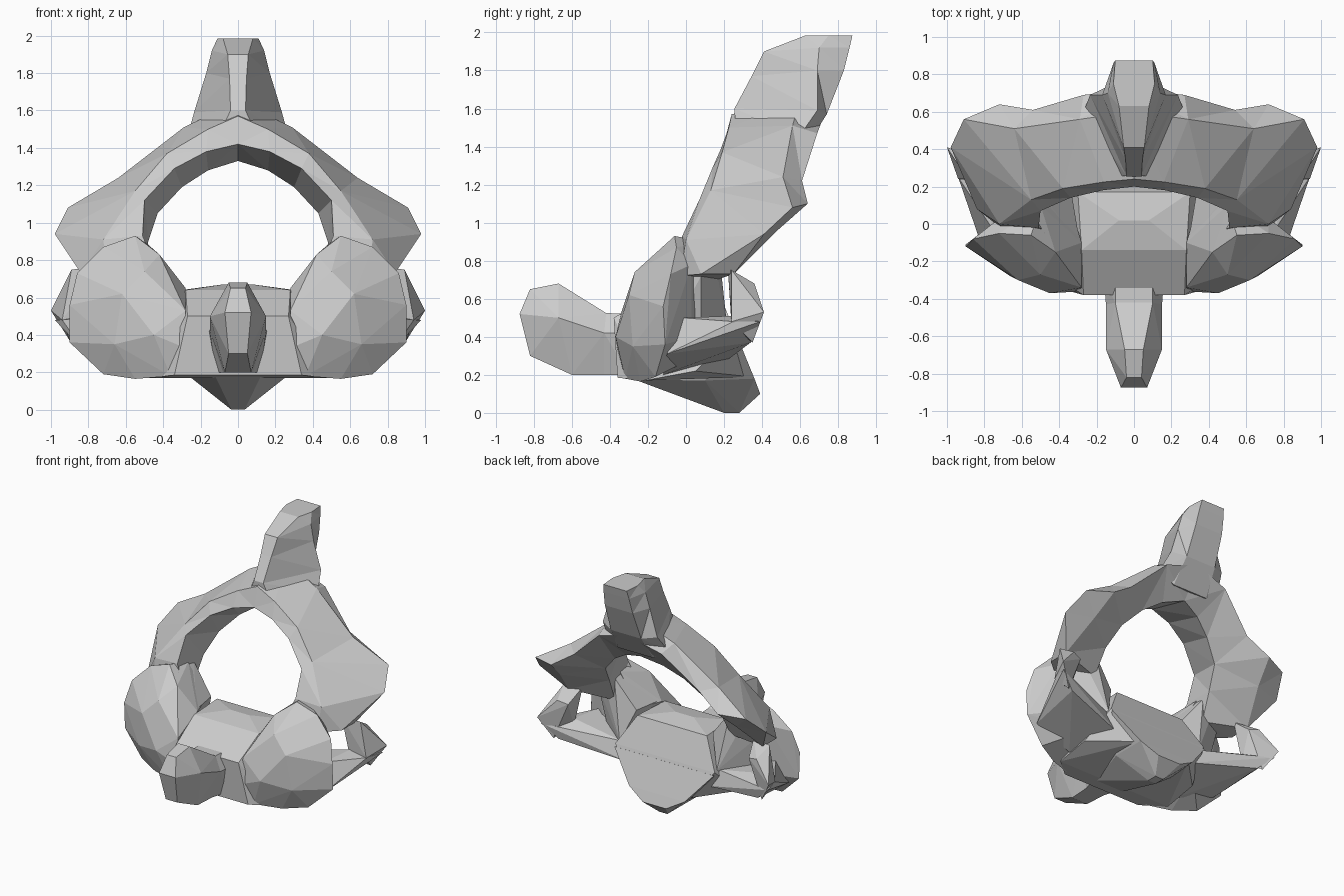
import bpy, bmesh


def make_object(name, bm):
    bmesh.ops.triangulate(bm, faces=[f for f in bm.faces if len(f.verts) > 3])
    bmesh.ops.recalc_face_normals(bm, faces=bm.faces)
    mesh = bpy.data.meshes.new(name)
    bm.to_mesh(mesh)
    bm.free()
    ob = bpy.data.objects.new(name, mesh)
    bpy.context.collection.objects.link(ob)
    return ob


def mirrored(pts):
    return [(-x, y, z) for x, y, z in pts]


def hull(name, pts):
    bm = bmesh.new()
    for p in pts:
        bm.verts.new(p)
    res = bmesh.ops.convex_hull(bm, input=bm.verts)
    junk = set(res["geom_interior"]) | set(res["geom_unused"])
    bmesh.ops.delete(bm, geom=[v for v in junk if isinstance(v, bmesh.types.BMVert)], context='VERTS')
    return make_object(name, bm)


def loft(name, rings):
    bm = bmesh.new()
    loops = [[bm.verts.new(p) for p in r] for r in rings]
    n = len(loops[0])
    for a, b in zip(loops, loops[1:]):
        for i in range(n):
            j = (i + 1) % n
            bm.faces.new((a[i], a[j], b[j], b[i]))
    bm.faces.new(loops[0])
    bm.faces.new(loops[-1])
    return make_object(name, bm)


def sym_ring(half):
    return half + mirrored(half[::-1])


# Central body
body_half = [(0.34, -0.36, 0.185), (0.27, -0.38, 0.5), (0.28, -0.14, 0.64),
             (0.08, 0.02, 0.67), (0.3, 0.17, 0.64), (0.43, 0.26, 0.42),
             (0.22, 0.34, 0.19), (0.5, 0.05, 0.22), (0.5, -0.22, 0.17)]
vertebra = hull("vertebra", body_half + mirrored(body_half))

# V-shaped lower lip
lip_half = [(0.12, -0.27, 0.175), (0.25, 0.1, 0.17), (0.24, 0.36, 0.18), (0.43, 0.27, 0.4),
            (0.1, 0.39, 0.1), (0.035, 0.28, 0.0), (0.035, 0.2, 0.0)]
parts = [hull("lower_lip", lip_half + mirrored(lip_half))]

# Forward peg
parts.append(loft("peg", [
    sym_ring([(0.1, -0.3, 0.52), (0.16, -0.3, 0.42), (0.12, -0.3, 0.2)]),
    sym_ring([(0.1, -0.42, 0.525), (0.15, -0.43, 0.42), (0.08, -0.43, 0.2)]),
    sym_ring([(0.05, -0.67, 0.68), (0.15, -0.67, 0.5), (0.07, -0.6, 0.2)]),
    sym_ring([(0.04, -0.82, 0.65), (0.07, -0.875, 0.52), (0.05, -0.82, 0.3)])]))

# Domed joint masses, running inward and back to the canal wall
facet = [(0.28, -0.36, 0.33), (0.36, -0.32, 0.18), (0.55, -0.24, 0.165),
         (0.72, -0.16, 0.19), (0.9, -0.11, 0.36), (0.9, -0.12, 0.56),
         (0.86, -0.08, 0.73), (0.72, -0.05, 0.87), (0.55, -0.06, 0.93),
         (0.42, -0.15, 0.83), (0.28, -0.34, 0.53), (0.45, -0.37, 0.4),
         (0.62, -0.3, 0.62), (0.66, -0.28, 0.35), (0.5, -0.27, 0.74),
         (0.5, 0.06, 0.3), (0.7, 0.03, 0.4), (0.72, 0.03, 0.78),
         (0.28, -0.1, 0.65), (0.34, 0.1, 0.66), (0.5, 0.1, 0.9)]

# Pedicle filling between canal floor, joint mass and arch
pedicle = [(0.29, -0.1, 0.66), (0.33, 0.14, 0.66), (0.48, -0.05, 0.88),
           (0.5, 0.17, 0.88), (0.68, 0.02, 0.88), (0.7, 0.08, 0.72), (0.42, 0.22, 0.42),
           (0.6, 0.08, 0.35), (0.6, -0.15, 0.3), (0.55, 0.17, 0.7)]

# Arch wall from the joint masses up to the midline
arch = [
    [(0.42, -0.06, 0.72), (0.7, -0.03, 0.72), (0.84, 0.08, 0.73), (0.84, 0.25, 0.73), (0.5, 0.16, 0.7)],
    [(0.51, -0.02, 0.93), (0.72, 0.0, 0.91), (0.98, 0.41, 0.94), (0.76, 0.47, 0.95), (0.48, 0.26, 0.9)],
    [(0.5, 0.07, 1.12), (0.55, 0.13, 1.17), (0.91, 0.56, 1.08), (0.72, 0.64, 1.1), (0.43, 0.38, 1.05)],
    [(0.34, 0.14, 1.29), (0.38, 0.19, 1.37), (0.64, 0.51, 1.24), (0.54, 0.61, 1.22), (0.3, 0.45, 1.19)],
    [(0.17, 0.18, 1.38), (0.16, 0.225, 1.5), (0.29, 0.56, 1.51), (0.27, 0.69, 1.47), (0.16, 0.51, 1.28)]]
mid = [[(0, 0.2, 1.42), (0, 0.24, 1.57), (0, 0.6, 1.65), (0, 0.72, 1.55), (0, 0.56, 1.33)]]
parts.append(loft("arch", arch + mid + [mirrored(r) for r in reversed(arch)]))

# Rear spine, narrow in front and wide behind
parts.append(loft("spine", [
    sym_ring([(0.1, 0.26, 1.47), (0.27, 0.6, 1.46), (0.15, 0.62, 1.38)]),
    sym_ring([(0.04, 0.255, 1.6), (0.235, 0.69, 1.59), (0.13, 0.74, 1.57)]),
    sym_ring([(0.045, 0.345, 1.77), (0.17, 0.69, 1.8), (0.12, 0.83, 1.8)]),
    sym_ring([(0.055, 0.41, 1.9), (0.14, 0.7, 1.92), (0.11, 0.86, 1.92)]),
    sym_ring([(0.08, 0.63, 1.985), (0.11, 0.75, 1.985), (0.1, 0.875, 1.985)])]))

# Side process: lower bar and upright post enclosing an opening
lower_bar = [(0.82, -0.1, 0.31), (0.76, -0.02, 0.5), (0.5, -0.12, 0.2), (0.35, 0.22, 0.28),
             (0.42, 0.2, 0.42), (0.8, 0.24, 0.51), (0.94, 0.25, 0.48), (0.86, 0.34, 0.37),
             (0.98, 0.39, 0.48)]
post = [(1.0, 0.41, 0.53), (0.9, 0.35, 0.37), (0.94, 0.24, 0.48), (0.8, 0.24, 0.45),
        (0.86, 0.36, 0.68), (0.89, 0.24, 0.75), (0.74, 0.22, 0.76), (0.78, 0.34, 0.66)]

for name, pts in (("joint_mass", facet), ("pedicle", pedicle),
                  ("side_bar", lower_bar), ("side_post", post)):
    parts.append(hull(name + "_right", pts))
    parts.append(hull(name + "_left", mirrored(pts)))

# Weld everything into one faceted bone
bpy.context.view_layer.objects.active = vertebra
for p in parts:
    mod = vertebra.modifiers.new("weld", 'BOOLEAN')
    mod.operation = 'UNION'
    mod.solver = 'EXACT'
    mod.object = p
    bpy.ops.object.modifier_apply(modifier=mod.name)
for p in parts:
    bpy.data.objects.remove(p)
